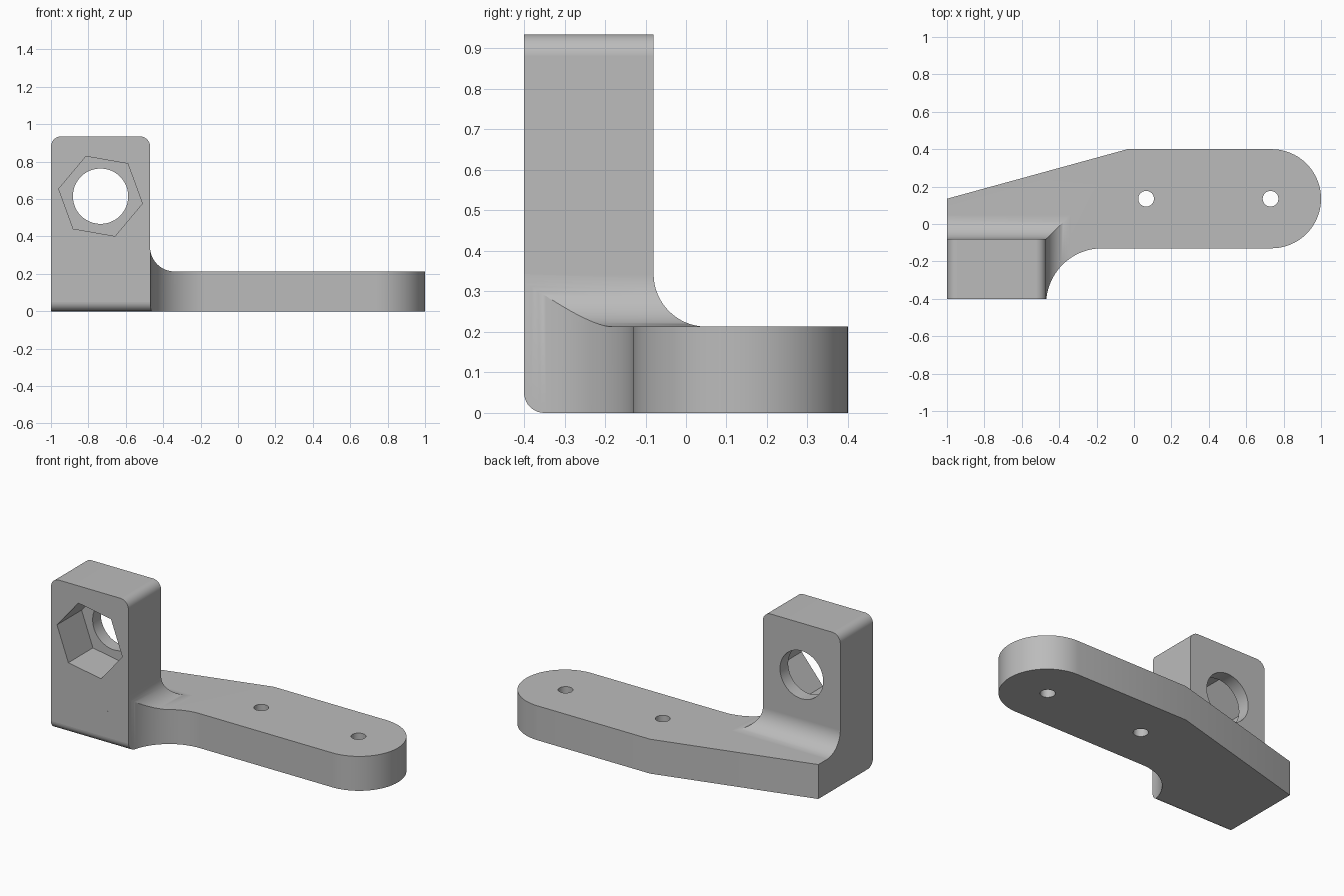
import bpy, bmesh
from math import cos, sin, radians
from mathutils import Vector

old = bpy.data.objects.get("Cube")
if old:
    bpy.data.objects.remove(old, do_unlink=True)

LEFT, FRONT = -1.0, -0.4          # outer corner of the post
POST_X, POST_Y = -0.47, -0.08     # inner faces of the post
PLATE, TOP = 0.213, 0.935         # plate and post heights
FILLET = 0.13

grey = bpy.data.materials.new("plain grey")
grey.use_nodes = True
grey.diffuse_color = (0.5, 0.5, 0.5, 1)
grey.node_tree.nodes["Principled BSDF"].inputs["Base Color"].default_value = (0.5, 0.5, 0.5, 1)


def arc(cx, cy, r, start, end, steps):
    angles = [radians(start + (end - start) * i / steps) for i in range(steps + 1)]
    return [(cx + r * cos(a), cy + r * sin(a)) for a in angles]


def loft(name, rings):
    """Closed solid through a list of matching rings."""
    bm = bmesh.new()
    rows = [[bm.verts.new(p) for p in ring] for ring in rings]
    n = len(rows[0])
    for a, b in zip(rows, rows[1:]):
        for i in range(n):
            j = (i + 1) % n
            bm.faces.new((a[i], a[j], b[j], b[i]))
    bm.faces.new(rows[0][::-1])
    bm.faces.new(rows[-1])
    bmesh.ops.recalc_face_normals(bm, faces=bm.faces)
    mesh = bpy.data.meshes.new(name)
    bm.to_mesh(mesh)
    bm.free()
    mesh.materials.append(grey)
    obj = bpy.data.objects.new(name, mesh)
    bpy.context.collection.objects.link(obj)
    return obj


def prism(name, outline, low, high, axis):
    place = {"X": lambda p, t: (t, *p),
             "Y": lambda p, t: (p[0], t, p[1]),
             "Z": lambda p, t: (*p, t)}[axis]
    return loft(name, [[place(p, t) for p in outline] for t in (low, high)])


def combine(target, tool, operation):
    mod = target.modifiers.new(tool.name, "BOOLEAN")
    mod.object, mod.operation, mod.solver = tool, operation, "EXACT"
    tool.hide_render = True
    tool.hide_viewport = True
    tools.append(tool)


tools = []

# Oversized slab, later trimmed to the plan outline
slab = [(-1.2, -0.6), (1.2, -0.6), (1.2, 0.6), (-1.2, 0.6)]
bracket = prism("bracket", slab, 0, PLATE, "Z")

# Upright post with rounded top corners
r = 0.055
post = ([(LEFT, 0), (POST_X, 0)]
        + arc(POST_X - r, TOP - r, r, 0, 90, 10)
        + arc(LEFT + r, TOP - r, r, 90, 180, 10))
combine(bracket, prism("post", post, FRONT, POST_Y, "Y"), "UNION")

# Mitred fillet around the foot of the post
section = ([(-0.05, 0.1), (-0.05, PLATE + FILLET)]
           + arc(FILLET, PLATE + FILLET, FILLET, 180, 270, 16)
           + [(FILLET, 0.1)])
rings = [[(-1.1, POST_Y + d, z) for d, z in section],
         [(POST_X + d, POST_Y + d, z) for d, z in section],
         [(POST_X + d, -0.5, z) for d, z in section]]
combine(bracket, loft("foot_fillet", rings), "UNION")

# Plan outline: tapered arm, round end, concave neck
plan = ([(LEFT, FRONT), (LEFT, 0.135), (-0.035, 0.4)]
        + arc(0.735, 0.135, 0.265, 90, -90, 40)
        + arc(-0.17, -0.43, 0.3, 90, 174.3, 24))
combine(bracket, prism("plan_trim", plan, -0.1, 1.1, "Z"), "INTERSECT")

# Rounded lower front edge
r = 0.05
edge = [(FRONT - 0.05, -0.05), (FRONT - 0.05, r)] \
    + arc(FRONT + r, r, r, 180, 270, 10) + [(FRONT + r, -0.05)]
combine(bracket, prism("edge_cutter", edge, -1.1, -0.2, "X"), "DIFFERENCE")

# Screw holes through the arm
for x in (0.065, 0.73):
    hole = arc(x, 0.135, 0.042, 0, 360, 32)[:-1]
    combine(bracket, prism("screw_hole_cutter", hole, -0.1, 0.5, "Z"), "DIFFERENCE")

# Bore and hexagonal nut pocket in the post
bore = arc(-0.735, 0.615, 0.148, 0, 360, 48)[:-1]
combine(bracket, prism("bore_cutter", bore, -0.5, 0.1, "Y"), "DIFFERENCE")
pocket = arc(-0.735, 0.615, 0.227, -10, 350, 6)[:-1]
combine(bracket, prism("nut_pocket_cutter", pocket, -0.5, -0.16, "Y"), "DIFFERENCE")

# Bake the cuts, drop the helpers and shade
bpy.context.view_layer.update()
graph = bpy.context.evaluated_depsgraph_get()
final = bpy.data.meshes.new_from_object(bracket.evaluated_get(graph))
bracket.modifiers.clear()
bracket.data = final
for tool in tools:
    bpy.data.objects.remove(tool, do_unlink=True)

bpy.ops.object.select_all(action="DESELECT")
bracket.select_set(True)
bpy.context.view_layer.objects.active = bracket
bpy.ops.object.shade_smooth_by_angle(angle=radians(25))
weighted = bracket.modifiers.new("weighted_normals", "WEIGHTED_NORMAL")
weighted.keep_sharp = True
